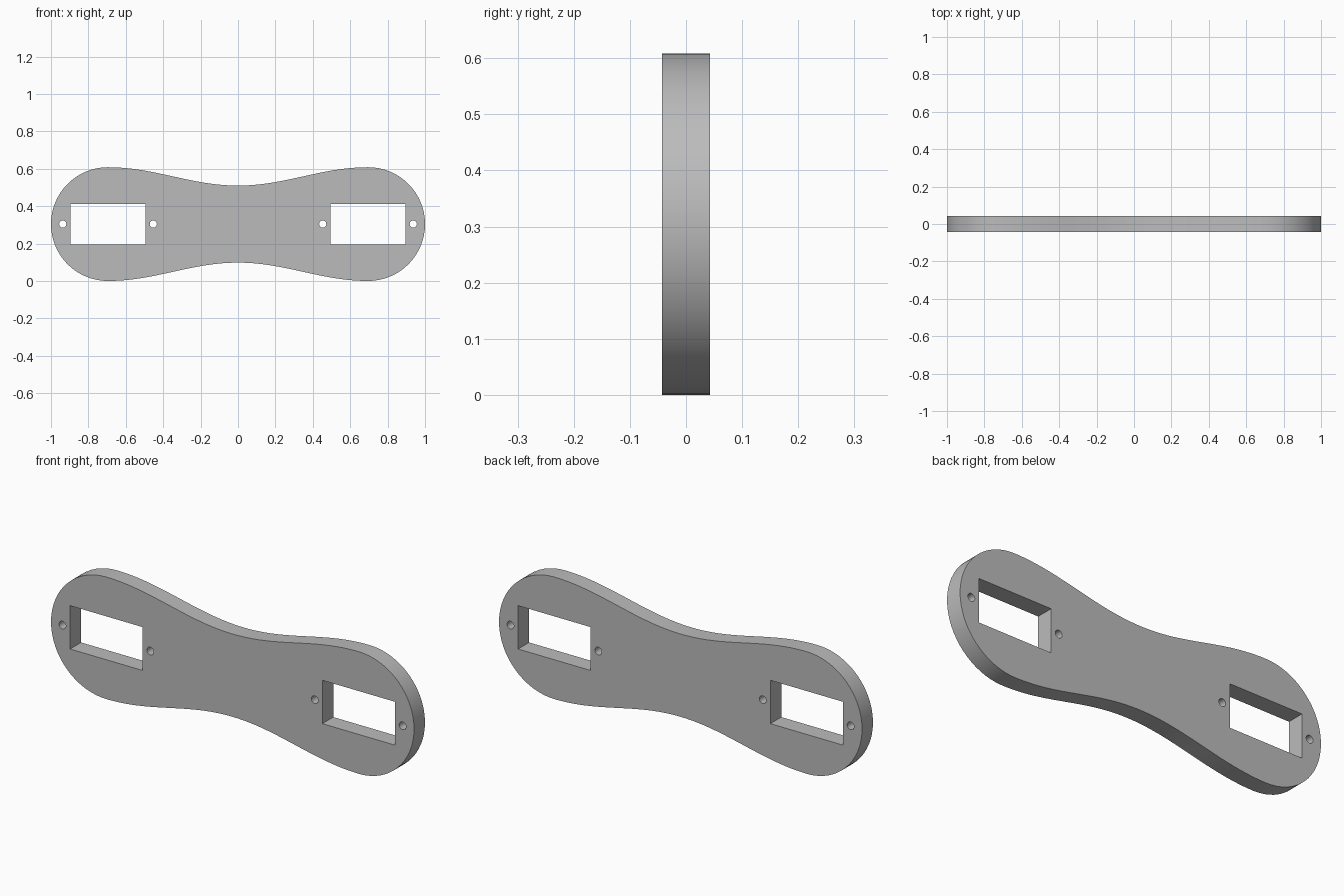
import bpy
from math import pi, cos, sin, radians

cube = bpy.data.objects.get("Cube")
if cube:
    bpy.data.objects.remove(cube)

RADIUS = 0.304        # rounded ends
END_X = 1 - RADIUS    # centre of each rounded end
WAIST = 0.206         # half height at the middle
THICKNESS = 0.086

grey = bpy.data.materials.new("plain grey")
grey.use_nodes = True
color = (0.5, 0.5, 0.5, 1)
grey.diffuse_color = color
grey.node_tree.nodes["Principled BSDF"].inputs["Base Color"].default_value = color


def arc(cx, r, start, end, steps):
    angles = [start + (end - start) * i / steps for i in range(steps + 1)]
    return [(cx + r * cos(a), r * sin(a)) for a in angles]


def waist_edge(steps=48):
    """Smooth upper edge between the two rounded ends, right to left."""
    xs = [END_X * (1 - 2 * i / steps) for i in range(1, steps)]
    return [(x, WAIST + (RADIUS - WAIST) * (1 - cos(pi * x / END_X)) / 2) for x in xs]


def add_loop(curve, points):
    spline = curve.splines.new("POLY")
    spline.points.add(len(points) - 1)
    for p, (x, y) in zip(spline.points, points):
        p.co = (x, y, 0, 1)
    spline.use_cyclic_u = True


curve = bpy.data.curves.new("mounting_plate", "CURVE")
curve.dimensions = "2D"
curve.fill_mode = "BOTH"
curve.extrude = THICKNESS / 2

# Waisted outline
upper = waist_edge()
lower = [(-x, -y) for x, y in upper]
add_loop(curve, arc(END_X, RADIUS, -pi / 2, pi / 2, 32) + upper
         + arc(-END_X, RADIUS, pi / 2, 3 * pi / 2, 32) + lower)

# Rectangular window and two screw holes at each end
for side in (-1, 1):
    cx = side * 0.695
    add_loop(curve, [(cx + sx * 0.2, sy * 0.108)
                     for sx, sy in ((-1, -1), (1, -1), (1, 1), (-1, 1))])
    for offset in (-0.242, 0.242):
        add_loop(curve, arc(cx + offset, 0.019, 0, 2 * pi, 24)[:-1])

# Stand the plate upright and turn it into a mesh
plate = bpy.data.objects.new("mounting_plate", curve)
bpy.context.collection.objects.link(plate)
plate.rotation_euler.x = pi / 2
plate.location.z = RADIUS
curve.materials.append(grey)
bpy.ops.object.select_all(action="DESELECT")
plate.select_set(True)
bpy.context.view_layer.objects.active = plate
bpy.ops.object.convert(target="MESH")
plate = bpy.context.object

# Weld the caps to the rim, then smooth only the curved edges
import bmesh
bm = bmesh.new()
bm.from_mesh(plate.data)
bmesh.ops.remove_doubles(bm, verts=bm.verts, dist=0.0001)
bmesh.ops.recalc_face_normals(bm, faces=bm.faces)
bm.to_mesh(plate.data)
bm.free()
bpy.ops.object.shade_smooth_by_angle(angle=radians(30))
